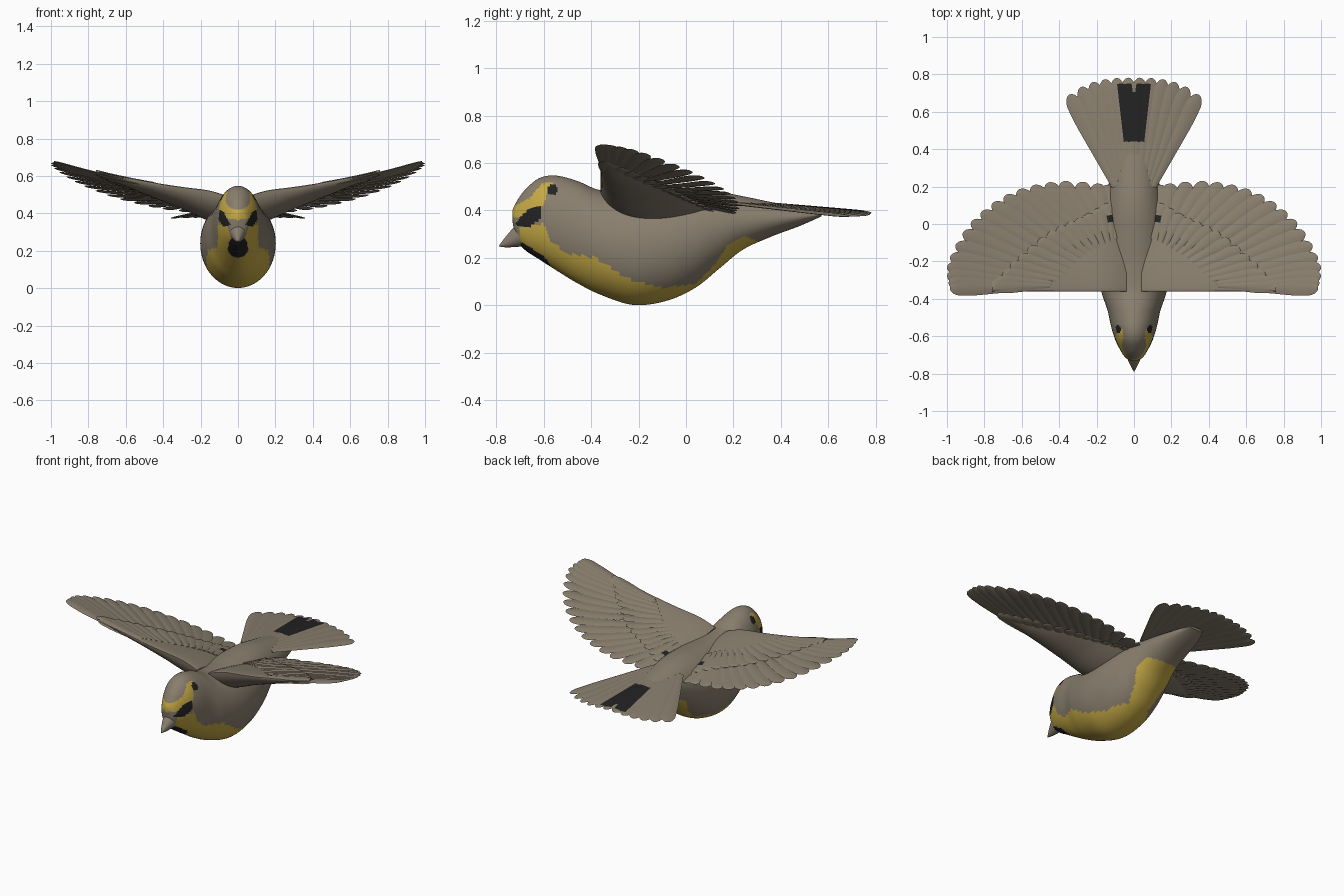
import bpy, bmesh
from math import sin, cos, pi, sqrt
from mathutils import Vector

cube = bpy.data.objects.get("Cube")
if cube:
    bpy.data.objects.remove(cube, do_unlink=True)


def material(name, red, green, blue):
    mat = bpy.data.materials.new(name)
    mat.use_nodes = True
    colour = (red, green, blue, 1)
    mat.diffuse_color = colour
    mat.node_tree.nodes["Principled BSDF"].inputs["Base Color"].default_value = colour
    return mat


PALETTE = [material("grey brown plumage", .25, .21, .155),
           material("yellow plumage", .56, .40, .06),
           material("black markings", .016, .016, .017)]
GREY, YELLOW, BLACK = range(len(PALETTE))


def spline(points, u):
    """Smooth curve through the points, u from 0 to 1."""
    last = len(points) - 1
    place = min(max(u, 0), 1) * last
    i = min(int(place), last - 1)
    t = place - i
    p, q, r, s = (Vector(points[min(max(k, 0), last)]) for k in range(i - 1, i + 3))
    return q + (r - p) * (t / 2) + (p * 2 - q * 5 + r * 4 - s) * (t * t / 2) \
        + (q * 3 - p - r * 3 + s) * (t ** 3 / 2)


def loft(bm, rings):
    """Skin a row of closed rings and cap both ends."""
    rows = [[bm.verts.new(co) for co in ring] for ring in rings]
    count = len(rows[0])
    for row, following in zip(rows, rows[1:]):
        for k in range(count):
            n = (k + 1) % count
            bm.faces.new((row[k], row[n], following[n], following[k]))
    bm.faces.new(rows[0])
    bm.faces.new(rows[-1])


def finish(name, bm, rule=None, mirrored=False):
    """Turn the bmesh into a smooth object coloured by a face rule."""
    bmesh.ops.recalc_face_normals(bm, faces=bm.faces)
    bm.normal_update()
    if rule:
        for face in bm.faces:
            face.material_index = rule(face.calc_center_median(), face.normal)
    mesh = bpy.data.meshes.new(name)
    bm.to_mesh(mesh)
    bm.free()
    for mat in PALETTE:
        mesh.materials.append(mat)
    mesh.shade_smooth()
    mesh.set_sharp_from_angle(angle=pi / 4)
    obj = bpy.data.objects.new(name, mesh)
    bpy.context.collection.objects.link(obj)
    if mirrored:
        mirror = obj.modifiers.new("Mirror", "MIRROR")
        mirror.use_mirror_merge = False
    return obj


def inside(polygon, y, z):
    """Even-odd test in the side plane."""
    hit = False
    for (ya, za), (yb, zb) in zip(polygon, polygon[1:] + polygon[:1]):
        if (za > z) != (zb > z) and y < ya + (yb - ya) * (z - za) / (zb - za):
            hit = not hit
    return hit


# Body and head: stations of y, top, bottom, half width
STATIONS = [(-.732, .40, .36, .012), (-.715, .435, .28, .045), (-.68, .485, .235, .07),
            (-.62, .535, .195, .1), (-.55, .547, .15, .122), (-.46, .525, .095, .142),
            (-.36, .485, .045, .175), (-.22, .475, .002, .2), (-.08, .48, .02, .198),
            (.04, .485, .075, .18), (.14, .478, .155, .155), (.24, .46, .235, .13),
            (.36, .435, .29, .11), (.48, .41, .335, .085), (.57, .39, .375, .05)]

# Plumage markings in the side plane
BROW = [(-.76, .37), (-.76, .42), (-.72, .42), (-.66, .45), (-.61, .51), (-.56, .52),
        (-.59, .46), (-.6, .42), (-.66, .41), (-.7, .37)]
LORE = [(-.72, .34), (-.7, .37), (-.66, .41), (-.61, .42), (-.61, .37), (-.66, .33)]
BELLY = [(-.7, .33), (-.6, .345), (-.57, .27), (-.5, .22), (-.38, .2), (-.24, .11),
         (-.1, .075), (.04, .09), (.12, .17), (.18, .26), (.25, .29), (.33, .26),
         (.33, -.1), (-.7, -.1)]
CHIN = [(-.76, .28), (-.7, .27), (-.6, .21), (-.57, .17), (-.6, .1), (-.76, .1)]


def body_colour(centre, normal):
    y, z = centre.y, centre.z
    eye = (y + .562) ** 2 + (z - .487) ** 2 < .023 ** 2
    if eye or inside(LORE, y, z) or inside(CHIN, y, z):
        return BLACK
    return YELLOW if inside(BROW, y, z) or inside(BELLY, y, z) else GREY


bm = bmesh.new()
rings = []
ROWS, SIDES = 170, 80
for row in range(ROWS + 1):
    y, top, bottom, half = spline(STATIONS, row / ROWS)
    middle, height = (top + bottom) / 2, (top - bottom) / 2
    rings.append([(half * sin(k * 2 * pi / SIDES), y, middle + height * cos(k * 2 * pi / SIDES))
                  for k in range(SIDES)])
loft(bm, rings)
finish("body", bm, body_colour)

# Beak: a drooping cone
bm = bmesh.new()
root, point = Vector((0, -.68, .315)), Vector((0, -.788, .25))
rings = []
for row in range(9):
    t = row / 8
    size = max((1 - t) ** .8, .02)
    centre = root.lerp(point, t)
    rings.append([centre + Vector((.052 * cos(a) * size, 0, .065 * sin(a) * size))
                  for a in (k * pi / 10 for k in range(20))])
loft(bm, rings)
finish("beak", bm)


# Wings: one sloping sheet that the arm and the feathers follow
def wing_height(x, y):
    shoulder = max(0, 1 - x / .2)
    return .51 + .06 * x + .12 * x * x - .05 * shoulder ** 2 - .22 * (y + .36)


def tail_height(x, y):
    return .43 - .085 * (y - .25) - .05 * abs(x)


def feather(bm, base, tip, half, surface, lift=0, tilt=0, thick=.007, steps=14):
    """A rounded blade with a lens section, laid on a surface."""
    axis = tip - base
    side = Vector((-axis.y, axis.x)).normalized()
    across = [-1, -.5, 0, .5, 1]
    section = [(s, 1) for s in across] + [(s, -1) for s in across[-2:0:-1]]
    rings = []
    for row in range(steps + 1):
        t = 1 - (1 - row / steps) ** 2
        rounding = sqrt(max(0, 1 - max(0, (t - .86) / .14) ** 2))
        width = max(half * min(1, .45 + .8 * t) * rounding, .002)
        centre = base + axis * t
        ring = []
        for s, face in section:
            p = centre + side * (width * s)
            bulge = face * thick * (1 - s * s) * max(rounding, .1)
            ring.append((p.x, p.y, surface(p.x, p.y) + lift + bulge + tilt * s * width / half))
        rings.append(ring)
    loft(bm, rings)


def feather_row(bm, bases, tips, count, half, lift):
    for i in range(count):
        u = i / (count - 1)
        feather(bm, spline(bases, u), spline(tips, u), half, wing_height, lift + .004 * u, .006)


def wing_colour(centre, normal):
    spot = (centre.x - .125) ** 2 + (centre.y - .03) ** 2 < .024 ** 2
    return BLACK if spot and normal.z > 0 else GREY


# Wing arm: stations of x, trailing y, thickness
ARM = [(.04, .1, .1), (.15, .1, .12), (.3, .02, .08), (.45, -.07, .05),
       (.6, -.2, .03), (.76, -.3, .01)]
bm = bmesh.new()
rings = []
for row in range(41):
    x, trailing, thick = spline(ARM, row / 40)
    ring = []
    for k in range(48):
        a = k * pi / 24
        chord = (1 - cos(a)) / 2
        swell = 2.6 * sqrt(chord) * (1 - chord)
        y = -.36 + (trailing + .36) * chord
        ring.append((x, y, wing_height(x, y) + swell * (.012 if a < pi else -thick)))
    rings.append(ring)
loft(bm, rings)
finish("wing_arms", bm, wing_colour, mirrored=True)

# Long flight feathers, from wing tip to body
bm = bmesh.new()
feather_row(bm, [(.55, -.335), (.5, -.29), (.42, -.22), (.3, -.13), (.2, -.07), (.13, -.03)],
            [(.985, -.342), (.995, -.21), (.88, 0), (.68, .155), (.42, .222), (.14, .21)],
            18, .042, -.004)
finish("flight_feathers", bm, mirrored=True)

# Short covert feathers above and below
COVERT_BASES = [(.45, -.33), (.38, -.27), (.28, -.18), (.18, -.12), (.1, -.08)]
COVERT_TIPS = [(.76, -.335), (.64, -.2), (.46, -.05), (.28, .04), (.11, .13)]
for name, lift in (("upper_coverts", .006), ("under_coverts", -.014)):
    bm = bmesh.new()
    feather_row(bm, COVERT_BASES, COVERT_TIPS, 15, .036, lift)
    finish(name, bm, wing_colour, mirrored=True)


# Tail: a fan with a dark wedge on its upper side
def tail_colour(centre, normal):
    x, y = abs(centre.x), centre.y
    wedge = .45 < y < .75 and .25 * (y - .7) < x < .05 + .13 * (y - .45)
    return BLACK if wedge and normal.z > 0 else GREY


bm = bmesh.new()
COUNT = 12
for i in range(COUNT):
    u = 2 * i / (COUNT - 1) - 1
    feather(bm, Vector((.1 * u, .2)), Vector((.345 * u, .782 - .09 * abs(u) ** 3)), .042,
            tail_height, .008 * (1 - abs(u)), .004 if u > 0 else -.004, .006, 30)
finish("tail_feathers", bm, tail_colour)
